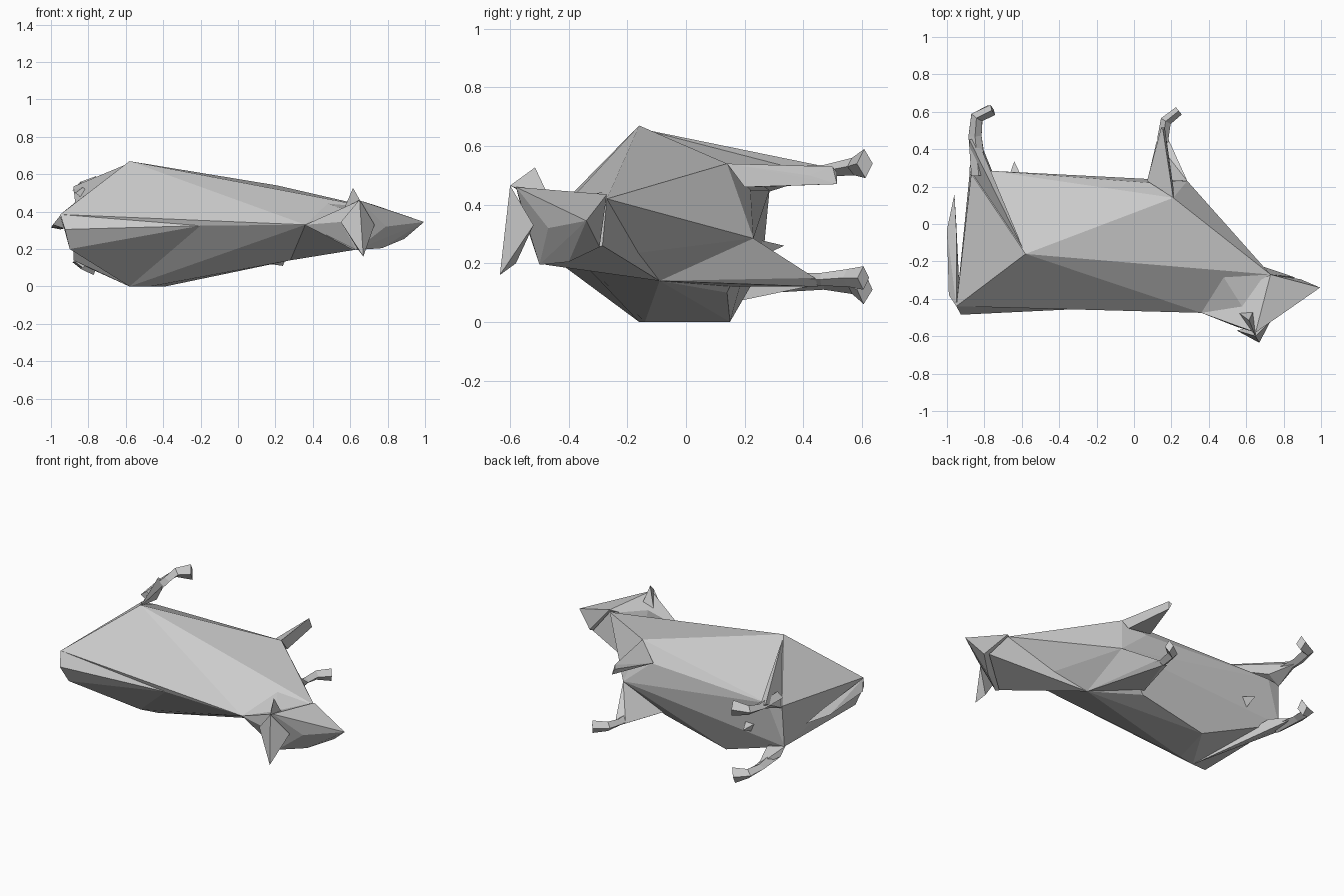
import bpy, bmesh
from mathutils import Vector

if "Cube" in bpy.data.objects:
    bpy.data.objects.remove(bpy.data.objects["Cube"])


def finish(name, bm):
    bmesh.ops.recalc_face_normals(bm, faces=bm.faces[:])
    me = bpy.data.meshes.new(name)
    bm.to_mesh(me)
    bm.free()
    ob = bpy.data.objects.new(name, me)
    bpy.context.collection.objects.link(ob)
    return ob


def hull(name, pts):
    """Faceted solid wrapped around a few landmark points."""
    bm = bmesh.new()
    for p in pts:
        bm.verts.new(p)
    bmesh.ops.convex_hull(bm, input=bm.verts[:])
    loose = [v for v in bm.verts if not v.link_faces]
    bmesh.ops.delete(bm, geom=loose, context='VERTS')
    return finish(name, bm)


def limb(name, path):
    """Four-sided tube; each path entry is x, y, z, half width, half height."""
    bm = bmesh.new()
    rings = []
    for i, (x, y, z, w, h) in enumerate(path):
        a = Vector(path[max(i - 1, 0)][:3])
        b = Vector(path[min(i + 1, len(path) - 1)][:3])
        d = (b - a).normalized()
        side = d.cross(Vector((0, 0, 1))).normalized()
        up = side.cross(d)
        c = Vector((x, y, z))
        rings.append([bm.verts.new(c + o) for o in (side * w, up * h, -side * w, -up * h)])
    for r, s in zip(rings, rings[1:]):
        for k in range(4):
            bm.faces.new((r[k], r[(k + 1) % 4], s[(k + 1) % 4], s[k]))
    bm.faces.new(rings[0])
    bm.faces.new(rings[-1])
    return finish(name, bm)


# Shared landmarks
SPINE, WITHERS = (-.2, -.45, .325), (.36, -.475, .33)
UP_SHOULDER, LOW_SHOULDER = (.21, .14, .54), (.28, -.09, .14)
CHEST, THROAT = (.285, .23, .285), (.73, -.27, .42)
PEAK, HIP = (-.58, -.16, .67), (-.58, -.16, 0)
NECK_LOW, JAW = (.62, -.48, .195), (.86, -.285, .26)

# Torso lying on its side: rump, flanks, belly, shoulders, spine
hull("torso", [
    (-.95, -.44, .385), (-.87, .27, .45), (-.78, .285, .45), (-.88, .26, .19),
    PEAK, HIP, (-.47, -.14, 0), (-.39, .15, 0),
    (-.6, .265, .45), (.09, .22, .45), (.05, .14, .1), (-.45, .21, .2),
    UP_SHOULDER, LOW_SHOULDER, CHEST, SPINE, WITHERS, THROAT])
hull("rump", [(-.95, -.44, .385), (-.925, -.485, .305), (-.9, -.43, .2),
              SPINE, HIP, (-.88, .26, .19), PEAK])

# Neck
hull("neck", [WITHERS, LOW_SHOULDER, CHEST, UP_SHOULDER, THROAT, NECK_LOW, (.6, -.475, .4)])
hull("lower_neck", [WITHERS, LOW_SHOULDER, THROAT, NECK_LOW, JAW])

# Head with muzzle, jaw and poll
hull("head", [
    (.995, -.34, .345), (.89, -.295, .255), (.77, -.4, .205),
    (.73, -.27, .435), (.65, -.58, .46), (.62, -.475, .43), (.79, -.47, .32),
    (.5, -.43, .33), (.63, -.5, .195), (.55, -.55, .345), WITHERS])

# Ears
hull("upper_ear", [(.615, -.515, .527), (.56, -.475, .4), (.65, -.6, .465), (.64, -.46, .41)])
hull("lower_ear", [(.67, -.635, .16), (.65, -.6, .465), (.55, -.57, .345), (.73, -.52, .33), (.64, -.58, .2)])

# Tail hanging along the rump
hull("tail", [(-.95, -.44, .38), (-.93, -.42, .31), (-.99, -.38, .33),
              (-1, -.03, .315), (-.95, -.03, .34), (-.96, .16, .32), (-.95, .0, .305)])

# Thighs and lower shoulder wedge
hull("upper_thigh", [(-.58, -.16, .66), (-.88, .45, .535), (-.87, .27, .44),
                     (-.78, .29, .48), (-.84, .46, .5)])
hull("lower_thigh", [HIP, (-.88, .3, .14), (-.88, .25, .19),
                     (-.78, .29, .18), (-.8, .29, .1), (-.83, .46, .13)])
hull("lower_shoulder_wedge", [LOW_SHOULDER, CHEST, (.05, .14, .12), (.12, .44, .14),
                              (.19, .44, .15), (.16, .45, .12)])

# Legs ending in hooves
limb("upper_hind_leg", [(-.83, .26, .5, .04, .03), (-.85, .47, .515, .035, .02),
                        (-.84, .57, .53, .035, .03), (-.755, .61, .54, .03, .05)])
limb("lower_hind_leg", [(-.83, .3, .13, .04, .03), (-.85, .47, .13, .035, .02),
                        (-.84, .57, .125, .035, .03), (-.765, .61, .11, .03, .05)])
limb("lower_front_leg", [(.16, .38, .145, .035, .022), (.155, .46, .145, .03, .022),
                         (.17, .55, .15, .03, .03), (.24, .605, .15, .025, .04)])
hull("upper_front_leg", [UP_SHOULDER, (.07, .23, .46), (.21, .2, .46), (.145, .515, .51),
                         (.165, .515, .47), (.155, .5, .53), (.175, .42, .5)])

# Udder
hull("udder", [(-.64, .335, .26), (-.67, .25, .28), (-.6, .25, .28), (-.64, .25, .22)])
